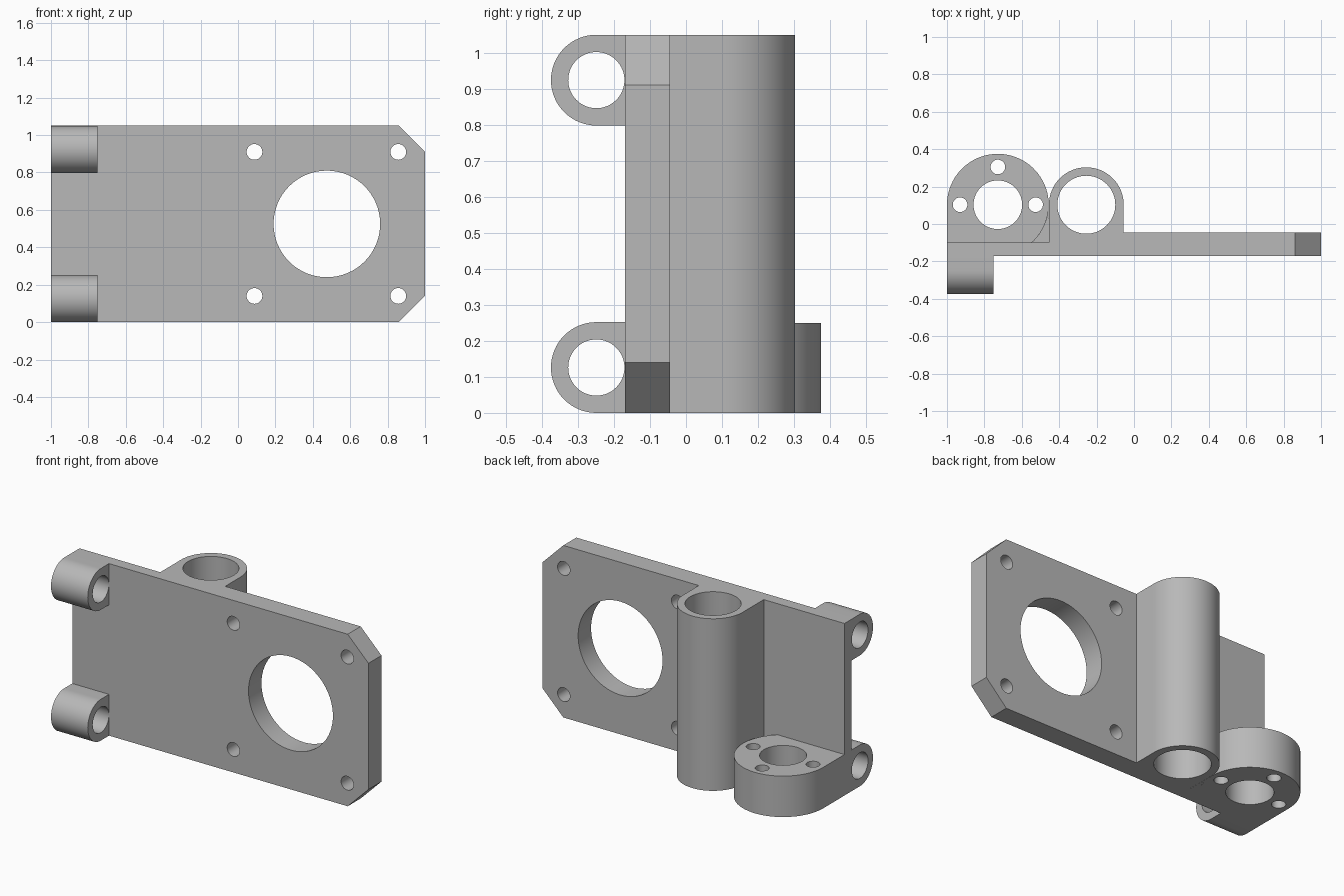
import bpy, bmesh
from math import sin, cos, pi, radians

cube = bpy.data.objects.get("Cube")
if cube:
    bpy.data.objects.remove(cube, do_unlink=True)

grey = bpy.data.materials.new("plain grey")
grey.use_nodes = True
colour = (0.48, 0.48, 0.48, 1)
grey.diffuse_color = colour
grey.node_tree.nodes["Principled BSDF"].inputs["Base Color"].default_value = colour

# Mapping of a flat profile (u, v) and depth w into space, by extrusion axis
AXES = {"x": lambda u, v, w: (w, u, v),
        "y": lambda u, v, w: (u, w, v),
        "z": lambda u, v, w: (u, v, w)}


def arc(cu, cv, r, start, end, n=32):
    angles = [radians(start + (end - start) * i / n) for i in range(n + 1)]
    return [(cu + r * cos(a), cv + r * sin(a)) for a in angles]


def prism(name, profile, lo, hi, axis):
    bm = bmesh.new()
    place = AXES[axis]
    bottom, top = [[bm.verts.new(place(u, v, w)) for u, v in profile] for w in (lo, hi)]
    bm.faces.new(bottom)
    bm.faces.new(top)
    n = len(profile)
    for i in range(n):
        j = (i + 1) % n
        bm.faces.new((bottom[i], bottom[j], top[j], top[i]))
    bmesh.ops.recalc_face_normals(bm, faces=bm.faces)
    mesh = bpy.data.meshes.new(name)
    bm.to_mesh(mesh)
    bm.free()
    mesh.materials.append(grey)
    obj = bpy.data.objects.new(name, mesh)
    bpy.context.collection.objects.link(obj)
    return obj


def hole(cu, cv, r, axis):
    return prism("cutter", arc(cu, cv, r, 0, 360, 64)[:-1], -2, 2, axis)


def finish(obj, cutters=()):
    bpy.ops.object.select_all(action="DESELECT")
    bpy.context.view_layer.objects.active = obj
    obj.select_set(True)
    for cutter in cutters:
        mod = obj.modifiers.new("cut", "BOOLEAN")
        mod.operation = "DIFFERENCE"
        mod.solver = "EXACT"
        mod.object = cutter
        bpy.ops.object.modifier_apply(modifier=mod.name)
        bpy.data.objects.remove(cutter, do_unlink=True)
    bpy.ops.object.shade_smooth_by_angle(angle=radians(30))


HEIGHT = 1.05
FRONT, BACK, THIN_BACK = -0.17, -0.045, -0.1
AXIS_Y = 0.103
TUBE_X, TUBE_R = -0.255, 0.2
FLANGE_X, FLANGE_R, FLANGE_H = -0.728, 0.272, 0.25
LEFT_WALL = TUBE_X - TUBE_R

# Plate with the upright tube, thinner beyond the tube
profile = [(-1, FRONT), (1, FRONT), (1, BACK), (TUBE_X + TUBE_R, BACK)]
profile += arc(TUBE_X, AXIS_Y, TUBE_R, 0, 180)
profile += [(LEFT_WALL, THIN_BACK), (-1, THIN_BACK)]
plate = prism("plate_and_tube", profile, 0, HEIGHT, "z")

# Tube bore, large window, bolt holes and bevelled corners
cuts = [hole(TUBE_X, AXIS_Y, 0.155, "z"), hole(0.475, HEIGHT / 2, 0.285, "y")]
cuts += [hole(x, z, 0.042, "y") for x in (0.088, 0.857) for z in (0.14, HEIGHT - 0.14)]
for edge, s in ((0, 1), (HEIGHT, -1)):
    corner = [(0.76, edge - s * 0.1), (1.1, edge - s * 0.1), (1.1, edge + s * 0.24)]
    cuts.append(prism("cutter", corner, -1, 1, "y"))
finish(plate, cuts)

# Round flange with its centre hole and three bolt holes
start = -48.3
profile = [(-1, THIN_BACK)] + arc(FLANGE_X, AXIS_Y, FLANGE_R, start, 180, 48)
flange = prism("bearing_flange", profile, 0, FLANGE_H, "z")
cuts = [hole(FLANGE_X, AXIS_Y, 0.13, "z")]
cuts += [hole(FLANGE_X + 0.202 * cos(a), AXIS_Y + 0.202 * sin(a), 0.039, "z")
         for a in (0, pi / 2, pi)]
finish(flange, cuts)

# Low web filling the corner between flange and tube
profile = [(LEFT_WALL, THIN_BACK)] + arc(FLANGE_X, AXIS_Y, FLANGE_R, -2, start, 16)
finish(prism("corner_web", profile, 0, FLANGE_H / 2, "z"))

# Two hinge lugs on the front
LUG_R = 0.126
for name, z in (("lower_hinge_lug", LUG_R), ("upper_hinge_lug", HEIGHT - LUG_R)):
    profile = [(FRONT, z + LUG_R)] + arc(-0.249, z, LUG_R, 90, 270) + [(FRONT, z - LUG_R)]
    lug = prism(name, profile, -1, -0.752, "x")
    finish(lug, [hole(-0.249, z, 0.078, "x")])
